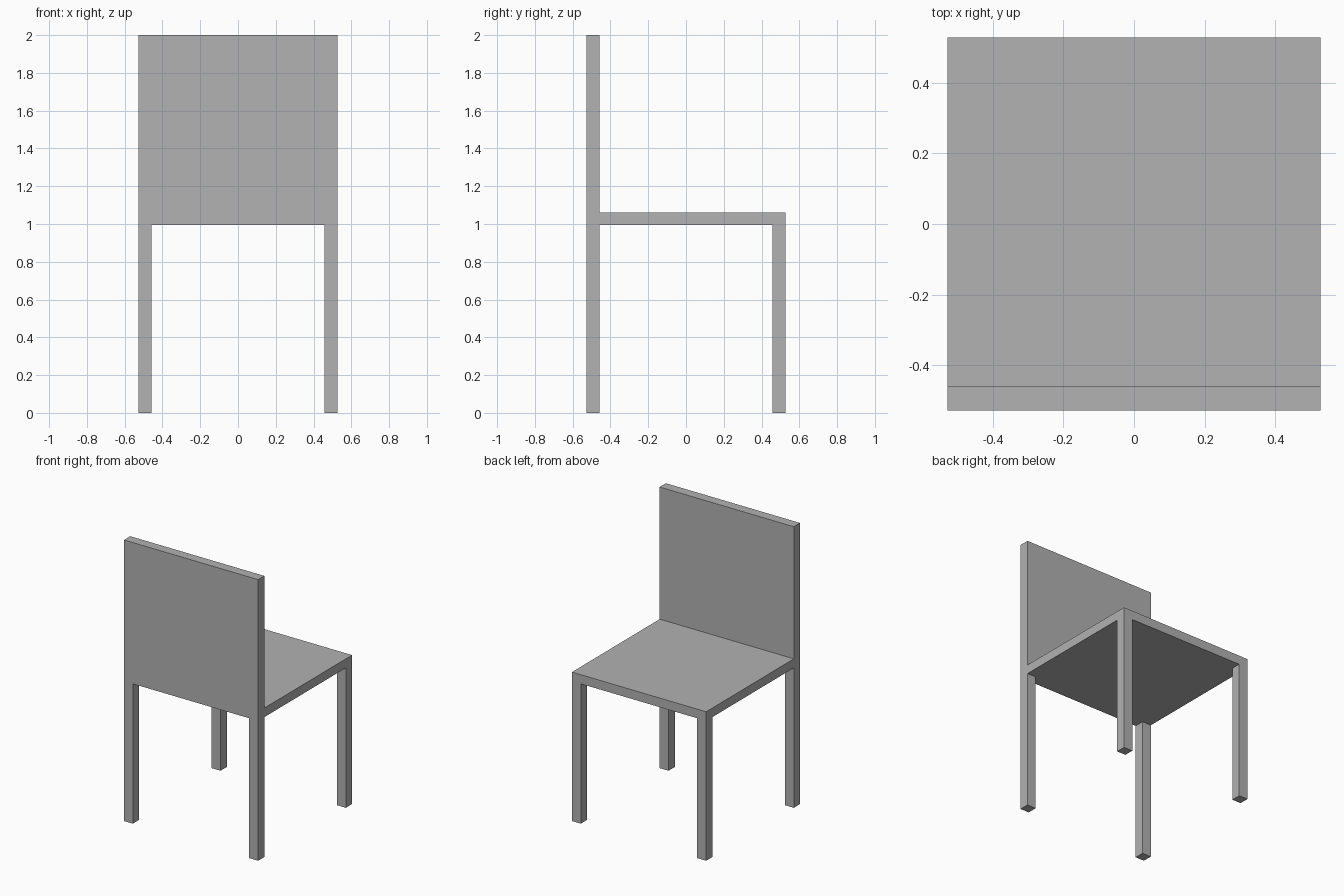
import bpy
import bmesh

HALF = 0.528        # half of the seat width and depth
INNER = 0.458       # inner edge of legs and backrest
SEAT_BOTTOM, SEAT_TOP, TOP = 0.995, 1.06, 2.0

cube = bpy.data.objects.get("Cube")
if cube:
    bpy.data.objects.remove(cube, do_unlink=True)

grey = bpy.data.materials.new("plain grey")
grey.use_nodes = True
colour = (0.445, 0.445, 0.445, 1.0)
grey.diffuse_color = colour
grey.node_tree.nodes["Principled BSDF"].inputs["Base Color"].default_value = colour


def pull(bm, faces, z):
    """Extrude faces and move their far ends to height z."""
    out = bmesh.ops.extrude_face_region(bm, geom=faces)
    for item in out["geom"]:
        if isinstance(item, bmesh.types.BMVert):
            item.co.z = z
    bmesh.ops.delete(bm, geom=faces, context="FACES")


bm = bmesh.new()

# Seat slab, divided along the leg and backrest edges
bmesh.ops.create_cube(bm, size=1)
for v in bm.verts:
    v.co.x *= 2 * HALF
    v.co.y *= 2 * HALF
    v.co.z = SEAT_TOP if v.co.z > 0 else SEAT_BOTTOM
for axis in ((1, 0, 0), (0, 1, 0)):
    for side in (-INNER, INNER):
        bmesh.ops.bisect_plane(
            bm, geom=bm.verts[:] + bm.edges[:] + bm.faces[:],
            plane_co=[a * side for a in axis], plane_no=axis)
bm.normal_update()

# Four legs from the corners of the underside
corners = []
for f in bm.faces:
    c = f.calc_center_median()
    if f.normal.z < -0.9 and min(abs(c.x), abs(c.y)) > INNER:
        corners.append(f)
for f in corners:
    pull(bm, [f], 0)
bm.normal_update()

# Backrest from the strip along one edge of the seat
strip = [f for f in bm.faces
         if f.normal.z > 0.9 and f.calc_center_median().y < -INNER]
pull(bm, strip, TOP)

# Merge flat neighbours into clean panels
bmesh.ops.dissolve_limit(bm, angle_limit=0.01, verts=bm.verts[:], edges=bm.edges[:])
bmesh.ops.recalc_face_normals(bm, faces=bm.faces[:])

mesh = bpy.data.meshes.new("chair")
bm.to_mesh(mesh)
bm.free()
mesh.materials.append(grey)
chair = bpy.data.objects.new("chair", mesh)
bpy.context.collection.objects.link(chair)
